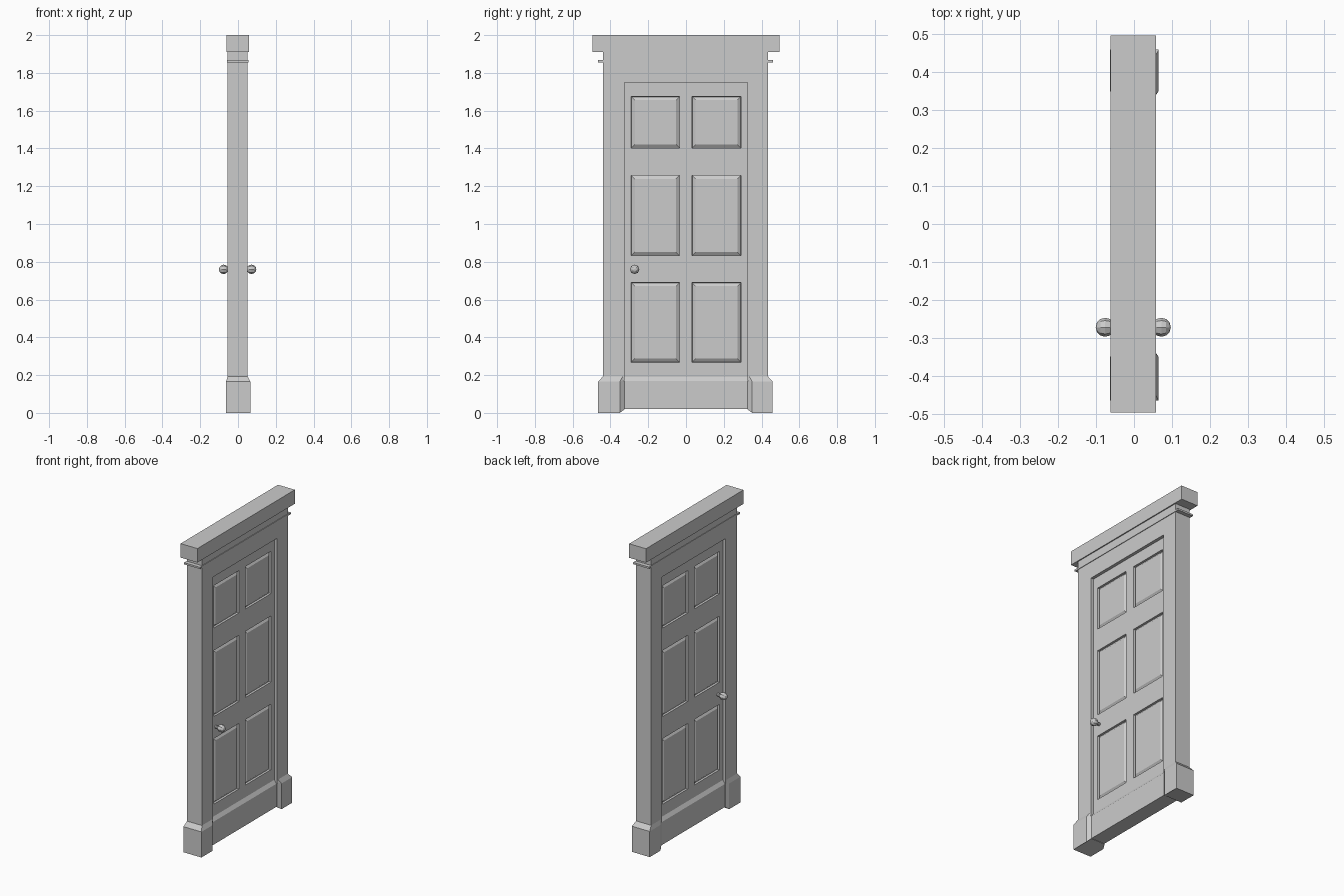
import bpy, bmesh
from mathutils import Matrix

if "Cube" in bpy.data.objects:
    bpy.data.objects.remove(bpy.data.objects["Cube"])

CX, CY = -0.002, -0.003   # centre of the frame body


def finish(name, bm):
    bmesh.ops.recalc_face_normals(bm, faces=bm.faces)
    me = bpy.data.meshes.new(name)
    bm.to_mesh(me)
    bm.free()
    ob = bpy.data.objects.new(name, me)
    bpy.context.collection.objects.link(ob)
    return ob


def loft(name, rings):
    bm = bmesh.new()
    loops = [[bm.verts.new(p) for p in r] for r in rings]
    n = len(loops[0])
    for a, b in zip(loops, loops[1:]):
        for i in range(n):
            j = (i + 1) % n
            bm.faces.new((a[i], a[j], b[j], b[i]))
    bm.faces.new(loops[0][::-1])
    bm.faces.new(loops[-1])
    return finish(name, bm)


def rect(x0, x1, y0, y1, z):
    return [(x0, y0, z), (x1, y0, z), (x1, y1, z), (x0, y1, z)]


def box(name, x0, x1, y0, y1, z0, z1):
    return loft(name, [rect(x0, x1, y0, y1, z0), rect(x0, x1, y0, y1, z1)])


# Frame: two jambs, lintel, thin moulding and cornice
X0, X1 = -0.055, 0.051
for s, side in ((-1, "left"), (1, "right")):
    ya, yb = sorted((s * 0.325, CY + s * 0.437))
    box("jamb_" + side, X0, X1, ya, yb, 0.17, 1.75)
box("lintel", X0, X1, CY - 0.437, CY + 0.437, 1.75, 1.915)
box("moulding", -0.058, 0.055, CY - 0.463, CY + 0.463, 1.856, 1.867)
box("cornice", -0.062, 0.058, -0.496, 0.496, 1.91, 2.0)

# Plinth blocks with sloped tops and tapered inner corners
for s, side in ((-1, "left"), (1, "right")):
    def ring(xa, xb, out, mid, z, zin):
        pts = [(xb, out, z), (xb, mid, z), (0.048, 0.326, zin),
               (-0.052, 0.326, zin), (xa, mid, z), (xa, out, z)]
        return [(x, s * y + (CY if y == out else 0), w) for x, y, w in pts]
    loft("plinth_" + side, [ring(-0.063, 0.065, 0.462, 0.35, 0.0, 0.018),
                            ring(-0.063, 0.065, 0.462, 0.35, 0.165, 0.175),
                            ring(X0, X1, 0.437, 0.335, 0.193, 0.193)])

# Door leaf: both faces cut into a grid, six cells become raised-and-fielded panels
YC = [-0.326, -0.29, -0.034, 0.032, 0.291, 0.326]
ZC = [0.02, 0.268, 0.69, 0.832, 1.258, 1.402, 1.675, 1.752]
bm = bmesh.new()
panels = []
for x, sgn in ((-0.035, -1), (0.031, 1)):
    g = [[bm.verts.new((x, y, z)) for z in ZC] for y in YC]
    for i in range(len(YC) - 1):
        for j in range(len(ZC) - 1):
            q = [g[i][j], g[i + 1][j], g[i + 1][j + 1], g[i][j + 1]]
            f = bm.faces.new(q if sgn > 0 else q[::-1])
            if i in (1, 3) and j in (1, 3, 5):
                panels.append(f)
bmesh.ops.bridge_loops(bm, edges=[e for e in bm.edges if e.is_boundary])
bm.normal_update()
bmesh.ops.inset_individual(bm, faces=panels, thickness=0.002, depth=-0.013)
bmesh.ops.inset_individual(bm, faces=panels, thickness=0.025, depth=0.012)
finish("door_leaf", bm)

# Kick board across the bottom of the leaf, both sides
loft("kick_board", [rect(-0.05, 0.046, -0.326, 0.326, 0.02),
                    rect(-0.05, 0.046, -0.326, 0.326, 0.168),
                    rect(-0.035, 0.031, -0.326, 0.326, 0.19)])

# Low-poly knobs on short stems
for s, side in ((-1, "back"), (1, "front")):
    bm = bmesh.new()
    turn = Matrix.Rotation(1.5707963, 4, 'Y')
    bmesh.ops.create_uvsphere(bm, u_segments=8, v_segments=6, radius=0.025,
                              matrix=Matrix.Translation((CX + s * 0.074, -0.272, 0.76)) @ turn)
    bmesh.ops.create_cone(bm, cap_ends=True, segments=8, radius1=0.01, radius2=0.01, depth=0.04,
                          matrix=Matrix.Translation((CX + s * 0.045, -0.272, 0.76)) @ turn)
    finish("knob_" + side, bm)
